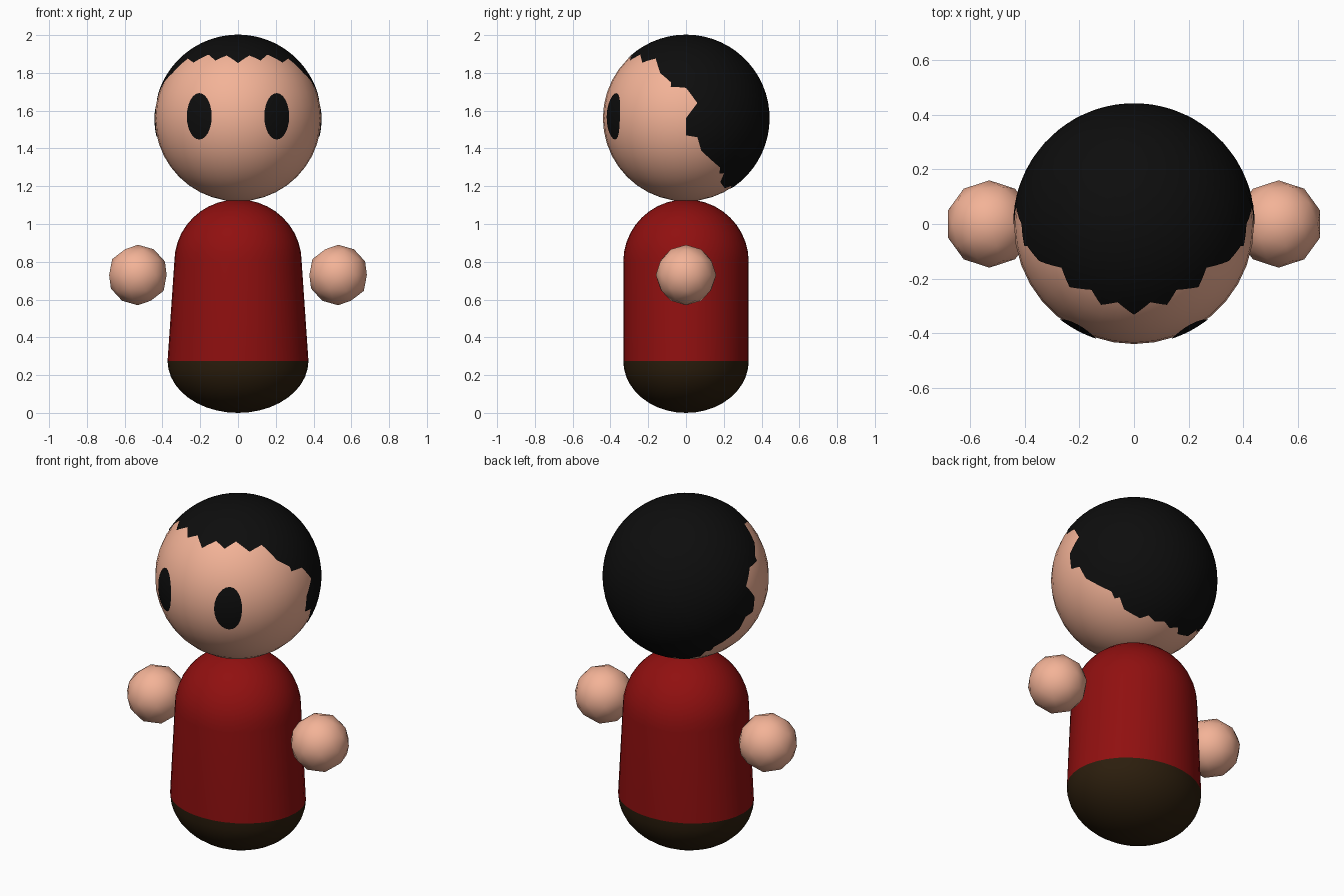
import bpy, bmesh, math
from mathutils import Vector

if "Cube" in bpy.data.objects:
    bpy.data.objects.remove(bpy.data.objects["Cube"])

HEAD = Vector((0, 0, 1.56))
R = 0.44           # head radius
SHELL = 0.4425     # hair and eyes sit just over the skin


def material(name, rgb):
    m = bpy.data.materials.new(name)
    m.diffuse_color = (*rgb, 1)
    m.use_nodes = True
    m.node_tree.nodes["Principled BSDF"].inputs["Base Color"].default_value = m.diffuse_color
    return m


SKIN = material("skin", (0.90, 0.45, 0.31))
BLACK = material("black", (0.004, 0.004, 0.004))
RED = material("red", (0.28, 0.005, 0.005))
BROWN = material("brown", (0.025, 0.013, 0.004))


def finish(bm, name, mat, centre):
    """Turn faces away from centre, shade smooth and link the object."""
    bmesh.ops.remove_doubles(bm, verts=bm.verts, dist=1e-5)
    bm.normal_update()
    for f in bm.faces:
        if f.normal.dot(f.calc_center_median() - centre) < 0:
            f.normal_flip()
        f.smooth = True
    me = bpy.data.meshes.new(name)
    bm.to_mesh(me)
    bm.free()
    me.materials.append(mat)
    ob = bpy.data.objects.new(name, me)
    bpy.context.collection.objects.link(ob)
    return ob


def rings_mesh(rings):
    """Skin a list of closed point rings; the first may collapse to a pole."""
    bm = bmesh.new()
    vs = [[bm.verts.new(p) for p in ring] for ring in rings]
    n = len(rings[0])
    for a, b in zip(vs, vs[1:]):
        for i in range(n):
            j = (i + 1) % n
            bm.faces.new((a[i], a[j], b[j], b[i]))
    return bm


# head
bm = bmesh.new()
bmesh.ops.create_uvsphere(bm, u_segments=36, v_segments=20, radius=R)
bmesh.ops.translate(bm, verts=bm.verts, vec=HEAD)
finish(bm, "head", SKIN, HEAD)

# hair: jagged hairline on the right half (relative to head centre), mirrored
line = [Vector(p).normalized() for p in (
    (0, -.33, .29), (.06, -.285, .33), (.12, -.295, .304), (.155, -.24, .335),
    (.235, -.23, .293), (.265, -.16, .315), (.345, -.135, .237),
    (.39, -.08, .19), (.398, -.08, .165), (.41, 0, .16), (.43, .06, .08),
    (.44, 0, 0), (.43, 0, -.09), (.424, .06, -.10), (.398, .08, -.17),
    (.306, .18, -.26), (.28, .175, -.29), (.265, .2, -.29), (.22, .18, -.335),
    (.13, .205, -.37), (.10, .24, -.355), (.05, .23, -.37), (0, .25, -.36))]
line += [Vector((-p.x, p.y, p.z)) for p in line[-2:0:-1]]
edge = []
for a, b in zip(line, line[1:] + line[:1]):
    edge += [a, a.lerp(b, 1 / 3).normalized(), a.lerp(b, 2 / 3).normalized()]
pole = Vector((0, .75, .66)).normalized()
N = 16
bm = rings_mesh([[HEAD + SHELL * pole.slerp(p, k / N) for p in edge]
                 for k in range(N + 1)])
finish(bm, "hair", BLACK, HEAD)

# eyes: ovals projected onto the face
for side, tag in ((-1, "left"), (1, "right")):
    rings = []
    for k in range(6):
        ring = []
        for i in range(24):
            a = math.tau * i / 24
            x = side * .205 + .066 * k / 5 * math.cos(a)
            z = .01 + .123 * k / 5 * math.sin(a)
            ring.append(HEAD + Vector((x, -math.sqrt(SHELL**2 - x*x - z*z), z)))
        rings.append(ring)
    finish(rings_mesh(rings), "eye_" + tag, BLACK, HEAD)


def body_ring(rx, ry, z, n=36):
    return [Vector((rx * math.cos(math.tau * i / n),
                    ry * math.sin(math.tau * i / n), z)) for i in range(n)]


# torso: tapered in width, straight in depth, domed top
BELT = .275
STEPS = [math.pi / 2 * k / 10 for k in range(11)]
dome = [body_ring(.337 * math.sin(t), .332 * math.sin(t), .80 + .33 * math.cos(t))
        for t in STEPS]
finish(rings_mesh(dome + [body_ring(.373, .332, BELT)]), "torso", RED,
       Vector((0, 0, .6)))

# rounded base
base = [body_ring(.373 * math.sin(t), .332 * math.sin(t), BELT * (1 - math.cos(t)))
        for t in STEPS]
finish(rings_mesh(base), "base", BROWN, Vector((0, 0, BELT)))

# hands
for side, tag in ((-1, "left"), (1, "right")):
    c = Vector((side * .53, 0, .73))
    bm = bmesh.new()
    bmesh.ops.create_icosphere(bm, subdivisions=2, radius=.16)
    bmesh.ops.translate(bm, verts=bm.verts, vec=c)
    finish(bm, "hand_" + tag, SKIN, c)
